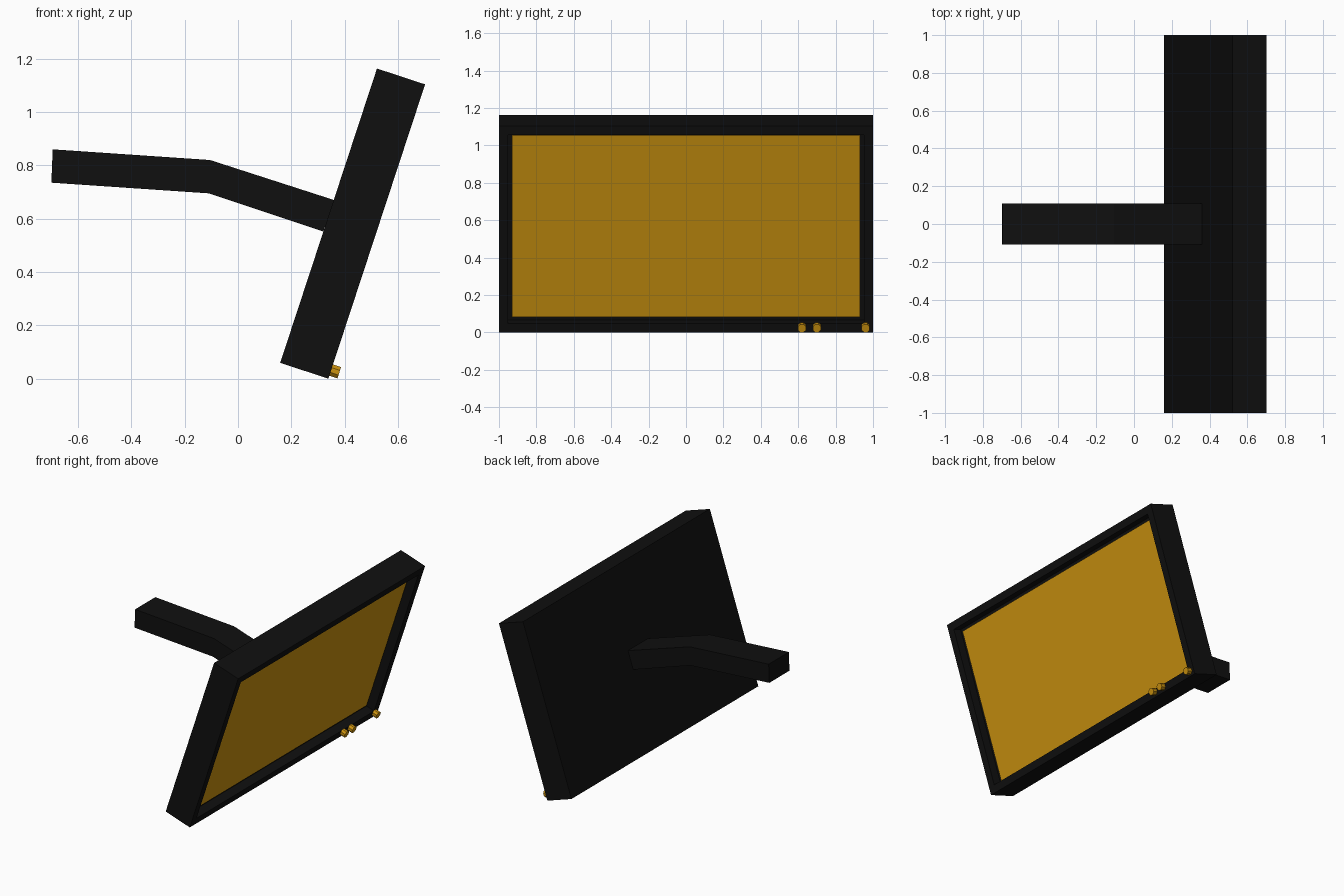
import bpy, bmesh, math
from mathutils import Matrix

if "Cube" in bpy.data.objects:
    bpy.data.objects.remove(bpy.data.objects["Cube"])

TILT = math.radians(18.2)
DEPTH, WIDTH, HEIGHT = 0.19, 2.0, 1.162
BORDER, RECESS = 0.07, 0.05
# Local frame of the tilted panel: x = out of the screen, z = up the screen
FRAME = Matrix.Translation((0.43, 0, 0.5815)) @ Matrix.Rotation(TILT, 4, 'Y')


def material(name, rgb):
    m = bpy.data.materials.new(name)
    m.diffuse_color = (*rgb, 1)
    m.use_nodes = True
    m.node_tree.nodes["Principled BSDF"].inputs["Base Color"].default_value = m.diffuse_color
    return m


BLACK = material("black_plastic", (0.005, 0.005, 0.005))
AMBER = material("amber", (0.6, 0.29, 0.005))


def finish(name, bm, mat):
    bmesh.ops.recalc_face_normals(bm, faces=bm.faces[:])
    me = bpy.data.meshes.new(name)
    bm.to_mesh(me)
    bm.free()
    me.materials.append(mat)
    ob = bpy.data.objects.new(name, me)
    bpy.context.collection.objects.link(ob)
    return ob


def box(size, centre):
    bm = bmesh.new()
    m = FRAME @ Matrix.Translation(centre) @ Matrix.Diagonal((*size, 1))
    bmesh.ops.create_cube(bm, size=1, matrix=m)
    return bm


# Casing: tilted box with a recessed front
bm = box((DEPTH, WIDTH, HEIGHT), (0, 0, 0))
bm.normal_update()
normal = FRAME.to_3x3().col[0]
front = max(bm.faces, key=lambda f: f.normal.dot(normal))
bmesh.ops.inset_region(bm, faces=[front], thickness=BORDER)
ext = bmesh.ops.extrude_face_region(bm, geom=[front])
verts = [v for v in ext["geom"] if isinstance(v, bmesh.types.BMVert)]
bmesh.ops.translate(bm, verts=verts, vec=-normal * (RECESS + 0.01))
if front.is_valid:
    bmesh.ops.delete(bm, geom=[front], context='FACES_ONLY')
finish("casing", bm, BLACK)

# Screen panel lying in the recess
finish("screen", box((0.01, WIDTH - 2 * BORDER, HEIGHT - 2 * BORDER),
                     (DEPTH / 2 - RECESS - 0.005, 0, 0)), AMBER)

# Buttons on the lower border
for i, y in enumerate((0.62, 0.70, 0.96)):
    bm = bmesh.new()
    m = (FRAME @ Matrix.Translation((DEPTH / 2 + 0.015, y, -HEIGHT / 2 + 0.034))
         @ Matrix.Rotation(math.pi / 2, 4, 'Y') @ Matrix.Rotation(math.pi / 8, 4, 'Z'))
    bmesh.ops.create_cone(bm, cap_ends=True, segments=8, radius1=0.024,
                          radius2=0.024, depth=0.034, matrix=m)
    finish(f"button_{i + 1}", bm, AMBER)

# Bent wall arm: side profile extruded across y
profile = [(-0.695, 0.86), (-0.70, 0.735), (-0.11, 0.695),
           (0.32, 0.552), (0.36, 0.67), (-0.105, 0.82)]
bm = bmesh.new()
face = bm.faces.new([bm.verts.new((x, -0.108, z)) for x, z in profile])
ext = bmesh.ops.extrude_face_region(bm, geom=[face])
verts = [v for v in ext["geom"] if isinstance(v, bmesh.types.BMVert)]
bmesh.ops.translate(bm, verts=verts, vec=(0, 0.216, 0))
finish("wall_arm", bm, BLACK)
